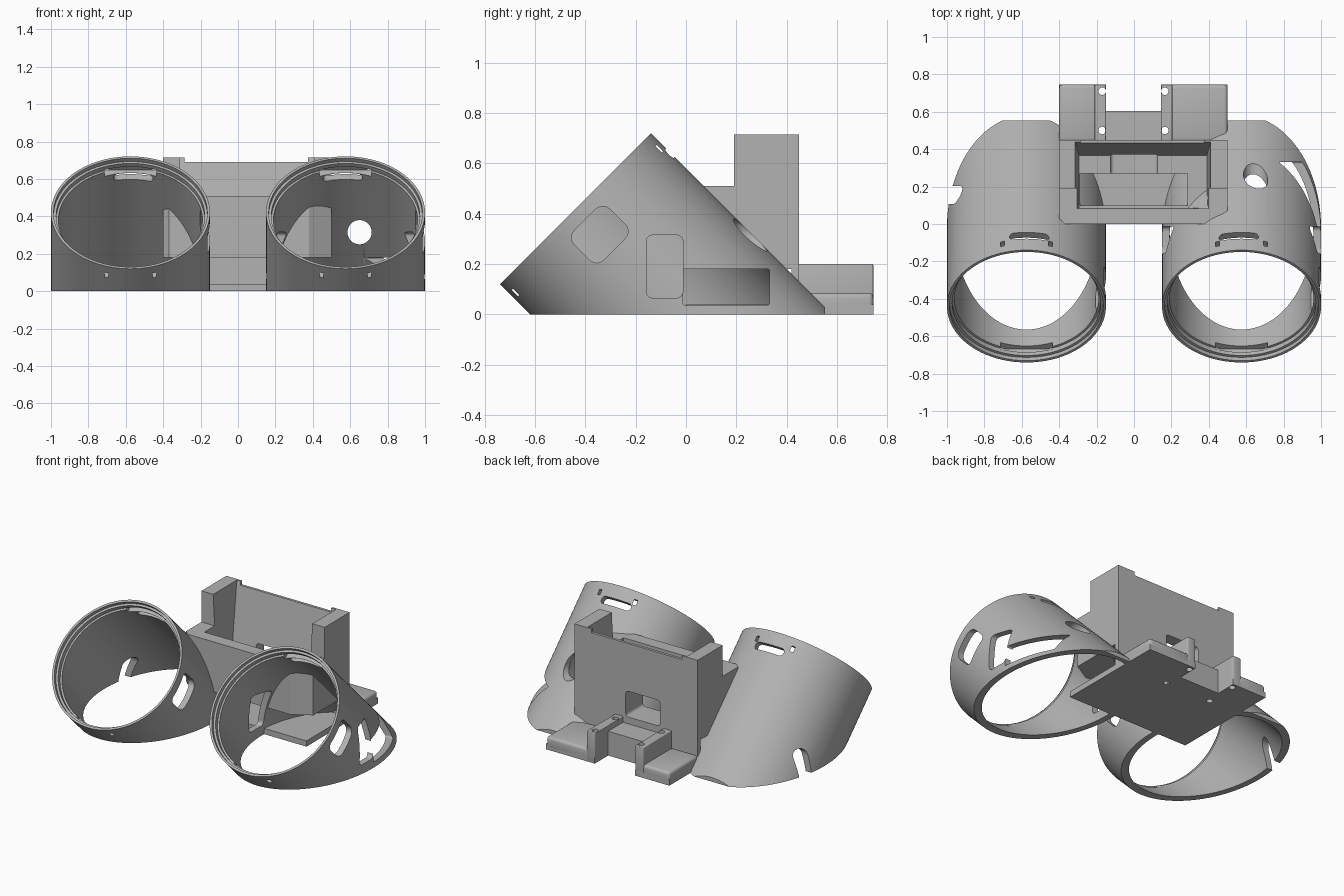
import bpy, bmesh, math
from mathutils import Matrix, Vector

if "Cube" in bpy.data.objects:
    bpy.data.objects.remove(bpy.data.objects["Cube"], do_unlink=True)

grey = bpy.data.materials.new("plain grey")
grey.use_nodes = True
COLOUR = (0.45, 0.45, 0.45, 1)
grey.diffuse_color = COLOUR
grey.node_tree.nodes["Principled BSDF"].inputs["Base Color"].default_value = COLOUR

ALONG_X = Matrix(((0, 0, 1, 0), (1, 0, 0, 0), (0, 1, 0, 0), (0, 0, 0, 1)))
ALONG_Y = Matrix.Rotation(-math.pi / 2, 4, "X")


def finish(name, bm):
    bmesh.ops.recalc_face_normals(bm, faces=bm.faces)
    mesh = bpy.data.meshes.new(name)
    bm.to_mesh(mesh)
    bm.free()
    mesh.materials.append(grey)
    obj = bpy.data.objects.new(name, mesh)
    bpy.context.collection.objects.link(obj)
    return obj


def prism(name, points, low, high, matrix=Matrix(), top_points=None):
    """Extrude a flat outline from low to high, optionally to another outline."""
    bm = bmesh.new()
    bottom = [bm.verts.new(matrix @ Vector((x, y, low))) for x, y in points]
    top = [bm.verts.new(matrix @ Vector((x, y, high))) for x, y in top_points or points]
    bm.faces.new(bottom)
    bm.faces.new(top)
    for i in range(len(points)):
        j = (i + 1) % len(points)
        bm.faces.new((bottom[i], bottom[j], top[j], top[i]))
    return finish(name, bm)


def rect(x0, x1, y0, y1):
    return [(x0, y0), (x1, y0), (x1, y1), (x0, y1)]


def box(name, x0, x1, y0, y1, z0, z1):
    return prism(name, rect(x0, x1, y0, y1), z0, z1)


def circle(cx, cy, r, n=32):
    return [(cx + r * math.cos(math.tau * i / n), cy + r * math.sin(math.tau * i / n))
            for i in range(n)]


def rounded(cx, cy, w, h, r, turn=0):
    pts = []
    for k, (sx, sy) in enumerate(((1, 1), (-1, 1), (-1, -1), (1, -1))):
        for i in range(7):
            a = (k + i / 6) * math.pi / 2
            pts.append((sx * (w / 2 - r) + r * math.cos(a), sy * (h / 2 - r) + r * math.sin(a)))
    c, s = math.cos(turn), math.sin(turn)
    return [(cx + c * x - s * y, cy + s * x + c * y) for x, y in pts]


def apply(obj, mod):
    bpy.ops.object.select_all(action="DESELECT")
    bpy.context.view_layer.objects.active = obj
    obj.select_set(True)
    bpy.ops.object.modifier_apply(modifier=mod.name)


def combine(obj, other, operation="DIFFERENCE"):
    mod = obj.modifiers.new("combine", "BOOLEAN")
    mod.operation, mod.object, mod.solver = operation, other, "EXACT"
    apply(obj, mod)
    bpy.data.objects.remove(other, do_unlink=True)


def bevel(obj, width):
    mod = obj.modifiers.new("bevel", "BEVEL")
    mod.width, mod.segments = width, 3
    apply(obj, mod)


# Tilted tubes with a stepped rim, cut flat on the ground
PROFILE = [(.425, 0), (.411, 0), (.411, -.025), (.397, -.025), (.397, -.055),
           (.385, -.055), (.385, -1.3), (.425, -1.3)]


def tube(name, cx):
    place = Matrix.Translation((cx, -.44, .42)) @ Matrix.Rotation(math.pi / 4, 4, "X")
    bm = bmesh.new()
    n = 96
    rings = [[bm.verts.new(place @ Vector((r * math.cos(math.tau * i / n),
                                           r * math.sin(math.tau * i / n), h)))
              for r, h in PROFILE] for i in range(n)]
    for i in range(n):
        a, b = rings[i], rings[(i + 1) % n]
        for k in range(len(PROFILE)):
            m = (k + 1) % len(PROFILE)
            bm.faces.new((a[k], b[k], b[m], a[m]))
    obj = finish(name, bm)
    combine(obj, box("cut", cx - 1, cx + 1, -2, 2, -2, 0))
    combine(obj, box("cut", cx - 1, cx + 1, .553, 2, -1, 1))
    # strap slot near the rim at the top
    side = -.015 if cx > 0 else .015
    combine(obj, prism("cut", rounded(side, .11, .21, .048, .022), .3, .5, place @ ALONG_Y))
    # shallow clip grooves inside the rim, top and bottom
    for s in (-1, 1):
        groove = prism("cut", rect(-.14, .14, .05, .085), .3 * s, .408 * s, place @ ALONG_Y)
        combine(obj, groove)
    # tilted window on the left side
    window = rounded(-.343, .317, .2, .165, .04, math.pi / 4)
    combine(obj, prism("cut", window, cx + .15, cx + .5, ALONG_X))
    return obj


right_tube = tube("right_tube", -.575)
left_tube = tube("left_tube", .575)

# Openings of the left tube: upright window, wide window, round hole
combine(left_tube, prism("cut", rounded(-.085, .19, .145, .25, .025), .1, 1.1, ALONG_X))
combine(left_tube, prism("cut", rounded(.16, .108, .345, .145, .01), .65, 1.1, ALONG_X))
combine(left_tube, prism("cut", circle(.65, -.315, .065), 0, .6, ALONG_Y))

# Arched cable notch in the right tube
arch = [(.107, -.1), (.203, -.1)] + [
    (.155 + .048 * math.cos(math.pi * i / 12), .112 + .048 * math.sin(math.pi * i / 12))
    for i in range(13)]
combine(right_tube, prism("cut", arch, -1.1, -.7, ALONG_X))

# Central housing: low front tray and tall rear part
L, R = -.4, .5
outline = [(-.37, 0), (.38, 0), (R, .07), (R, .45), (L, .45), (L, .03)]
housing = prism("housing", outline, .18, .51)
combine(housing, box("rear", L, R, .19, .45, .3, .715), "UNION")
combine(housing, prism("cut", rect(-.295, .39, .085, .365), .34, .73,
                       top_points=rect(-.315, .41, .08, .44)))
combine(housing, box("cut", -.285, .375, .18, .5, .69, .8))
combine(housing, box("cut", -.29, .285, .1, .27, .1, .4))
combine(housing, prism("cut", rounded(0, -.29, .25, .17, .02), .2, .5, ALONG_Y))

# Base plate with a notch at the back
base = box("base_plate", L, R, 0, .745, 0, .038)
combine(base, box("cut", -.15, .145, .605, .8, -.1, .1))
wall = box("rear_wall", L, R, .42, .45, .03, .19)
strip = box("rear_bridge", -.155, .15, .44, .605, .005, .16)

# Low rear blocks and screw posts
blocks = [box("right_rear_block", L, -.2, .44, .745, .001, .085),
          box("left_rear_block", .19, R, .44, .745, .001, .085)]
for b in blocks:
    bevel(b, .018)
posts = [box("right_screw_post", -.21, -.15, .44, .745, .002, .2),
         box("left_screw_post", .145, .205, .44, .745, .002, .2)]
for post in posts:
    bevel(post, .005)

# Screw holes
for x, group in ((-.17, (posts[0], base, blocks[0])), (.165, (posts[1], base, blocks[1]))):
    for y in (.5, .71):
        for part in group:
            combine(part, prism("cut", circle(x, y, .02, 20), -.1, .4))

# Smooth the round surfaces, keep the edges sharp
for obj in [left_tube, right_tube, housing, base] + blocks + posts:
    bpy.ops.object.select_all(action="DESELECT")
    bpy.context.view_layer.objects.active = obj
    obj.select_set(True)
    bpy.ops.object.shade_smooth_by_angle(angle=math.radians(30))
